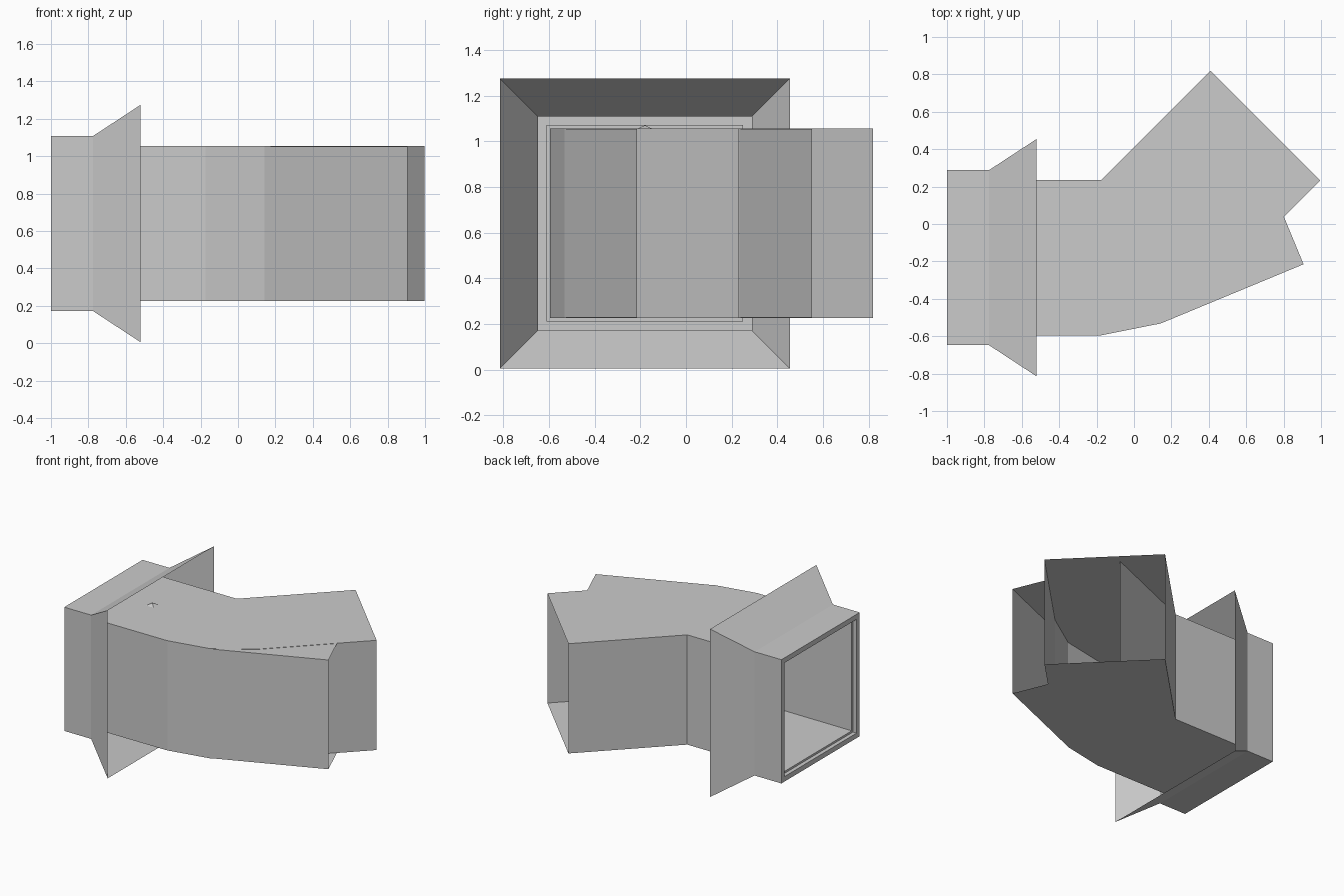
import bpy, bmesh
from math import sin, cos, radians, pi
from mathutils import Matrix

if "Cube" in bpy.data.objects:
    bpy.data.objects.remove(bpy.data.objects["Cube"])

CY, CZ = -0.18, 0.64      # centre line of the inlet
H = 0.415                 # half width of the duct
W = 2 * H
PIVOT = (-0.175, CY + H)  # inside corner both branches turn around


def loft(name, loops):
    """Skin open quad rings into a thin open sheet."""
    bm = bmesh.new()
    rings = [[bm.verts.new(p) for p in loop] for loop in loops]
    for a, b in zip(rings, rings[1:]):
        for i in range(4):
            j = (i + 1) % 4
            bm.faces.new((a[i], a[j], b[j], b[i]))
    bmesh.ops.remove_doubles(bm, verts=bm.verts, dist=0.0005)
    bmesh.ops.recalc_face_normals(bm, faces=bm.faces)
    me = bpy.data.meshes.new(name)
    bm.to_mesh(me)
    bm.free()
    ob = bpy.data.objects.new(name, me)
    bpy.context.collection.objects.link(ob)
    return ob


def square(x, h):
    return [(x, CY - h, CZ - h), (x, CY + h, CZ - h),
            (x, CY + h, CZ + h), (x, CY - h, CZ + h)]


def section(left, right, h):
    return [(*right, CZ - h), (*left, CZ - h), (*left, CZ + h), (*right, CZ + h)]


def branch(name, angles, length, h):
    """Straight inlet, fan bend about the pivot, straight open outlet."""
    loops = [square(-0.97, H)]
    for deg in angles:
        a = radians(deg)
        outer = (PIVOT[0] + W * sin(a), PIVOT[1] - W * cos(a))
        loops.append(section(PIVOT, outer, h))
    d = (cos(a) * length, sin(a) * length)
    loops.append(section((PIVOT[0] + d[0], PIVOT[1] + d[1]),
                         (outer[0] + d[0], outer[1] + d[1]), h))
    return loft(name, loops)


# Collar with flared flange, front rim and inner lip
loft("flared_collar", [square(-0.52, 0.635), square(-0.775, 0.468),
                       square(-1.0, 0.468), square(-1.0, 0.43),
                       square(-0.97, 0.43), square(-0.97, H)])

# Two overlapping duct branches
branch("gentle_branch", (0, 22.5), 0.827, H - 0.002)
branch("sharp_branch", (0, 22.5, 45), 0.827, H)

# Small raised stud on the duct roof
bm = bmesh.new()
bmesh.ops.create_cone(bm, segments=4, radius1=0.045, radius2=0, depth=0.015,
                      matrix=Matrix.Translation((-0.59, CY, CZ + H + 0.0075))
                      @ Matrix.Rotation(pi / 4, 4, 'Z'))
me = bpy.data.meshes.new("roof_stud")
bm.to_mesh(me)
bm.free()
bpy.context.collection.objects.link(bpy.data.objects.new("roof_stud", me))
